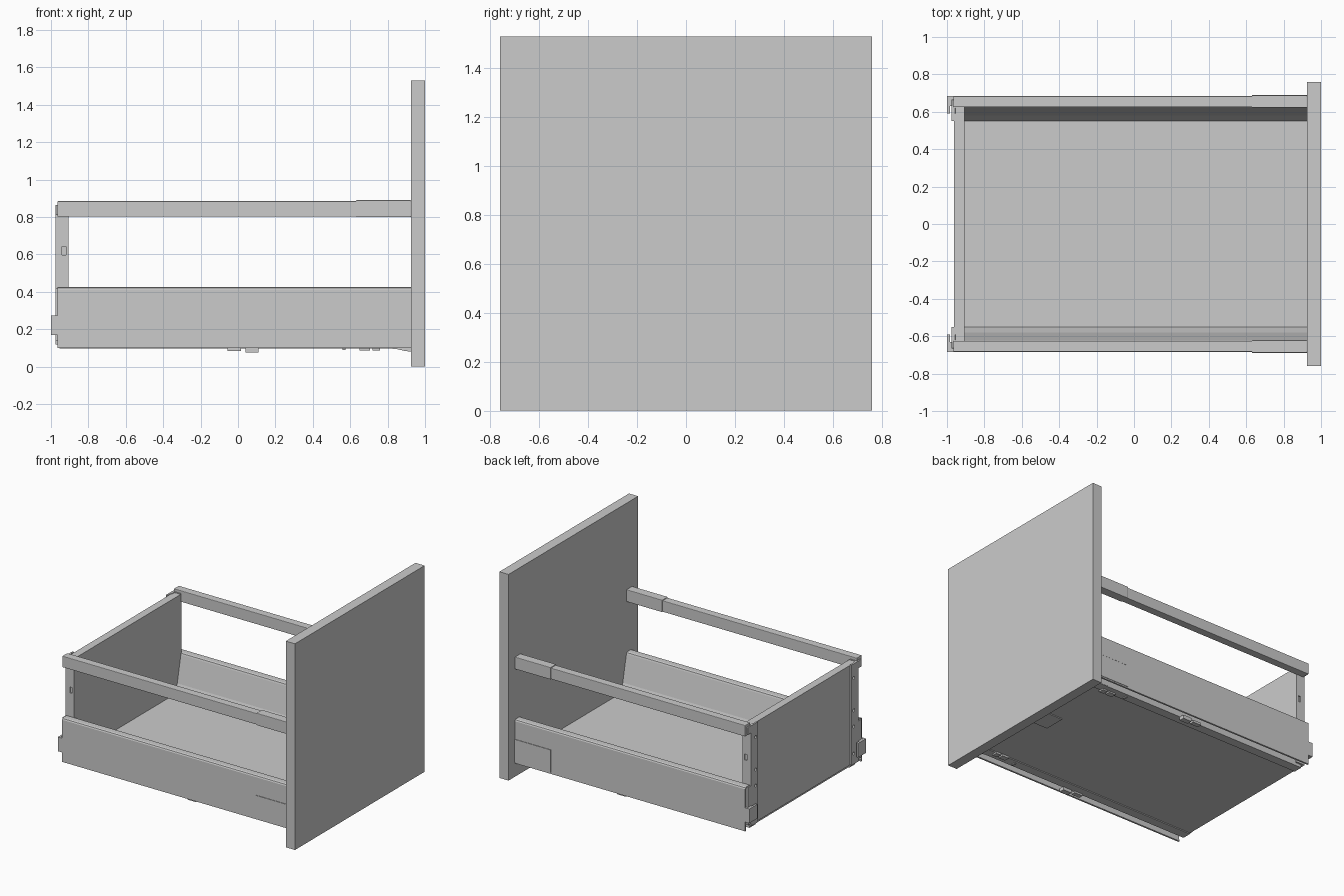
import bpy, bmesh, math
from mathutils import Matrix, Vector

if "Cube" in bpy.data.objects:
    bpy.data.objects.remove(bpy.data.objects["Cube"])


def finish(name, bm, mirror=False, bevel=0.0):
    bmesh.ops.recalc_face_normals(bm, faces=bm.faces)
    me = bpy.data.meshes.new(name)
    bm.to_mesh(me)
    bm.free()
    ob = bpy.data.objects.new(name, me)
    bpy.context.collection.objects.link(ob)
    if bevel:
        b = ob.modifiers.new("bevel", 'BEVEL')
        b.width, b.segments = bevel, 2
    if mirror:
        m = ob.modifiers.new("mirror", 'MIRROR')
        m.use_axis = (False, True, False)
        m.use_mirror_merge = False
    return ob


def add_box(bm, x, y, z):
    size = Vector((x[1] - x[0], y[1] - y[0], z[1] - z[0]))
    mid = Vector((sum(x) / 2, sum(y) / 2, sum(z) / 2))
    bmesh.ops.create_cube(bm, size=1, matrix=Matrix.Translation(mid) @ Matrix.Diagonal((*size, 1)))


def box(name, x, y, z, mirror=False, bevel=0.0):
    bm = bmesh.new()
    add_box(bm, x, y, z)
    return finish(name, bm, mirror, bevel)


def prism(name, pts, direction, mirror=False):
    bm = bmesh.new()
    f = bm.faces.new([bm.verts.new(p) for p in pts])
    new = bmesh.ops.extrude_face_region(bm, geom=[f])["geom"]
    bmesh.ops.translate(bm, vec=direction, verts=[v for v in new if isinstance(v, bmesh.types.BMVert)])
    return finish(name, bm, mirror)


# Front, floor and back panels
box("front_panel", (0.925, 1.0), (-0.76, 0.76), (0, 1.53))
box("floor_panel", (-0.955, 0.925), (-0.612, 0.612), (0.105, 0.145))
box("back_panel", (-0.962, -0.905), (-0.62, 0.62), (0.12, 0.86))

# Hollow drawer side: outer wall, rounded top, sloping inner wall down to the floor
side = [(0.672, 0.112), (0.672, 0.1), (0.685, 0.1), (0.685, 0.412), (0.681, 0.421), (0.672, 0.425),
        (0.636, 0.425), (0.626, 0.421), (0.622, 0.41), (0.58, 0.215), (0.55, 0.145),
        (0.561, 0.143), (0.59, 0.213), (0.631, 0.405), (0.637, 0.415), (0.67, 0.415),
        (0.677, 0.41), (0.677, 0.112)]
prism("drawer_side", [(-0.965, y, z) for y, z in side], (1.89, 0, 0), True)
box("side_front_cover", (0.63, 0.925), (0.684, 0.688), (0.11, 0.274), True)
box("side_cover_lip", (0.63, 0.925), (0.684, 0.689), (0.274, 0.279), True)
box("slide_channel_wall", (-0.955, 0.925), (0.612, 0.618), (0.1, 0.2), True)
box("floor_flange", (-0.955, 0.925), (0.55, 0.618), (0.098, 0.105), True)

# Upper rails with their front sleeves
box("gallery_rail", (-0.965, 0.925), (0.625, 0.684), (0.802, 0.885), True, 0.004)
box("rail_front_sleeve", (0.63, 0.925), (0.621, 0.688), (0.8, 0.89), True, 0.004)

# Hidden cutter for the upright slot and screw holes
bm = bmesh.new()
add_box(bm, (-0.94, -0.92), (0.615, 0.65), (0.598, 0.642))
for z in (0.2, 0.4, 0.52, 0.76):
    rot = Matrix.Translation((-0.97, 0.575, z)) @ Matrix.Rotation(math.pi / 2, 4, 'Y')
    bmesh.ops.create_cone(bm, cap_ends=True, segments=16, radius1=0.011, radius2=0.011, depth=0.03, matrix=rot)
cutter = finish("bracket_hole_cutter", bm)
cutter.hide_render = True
cutter.hide_set(True)
cutter.display_type = 'WIRE'

# Angle bracket wrapping each rear corner
angle = [(-0.975, 0.55), (-0.975, 0.63), (-0.905, 0.63), (-0.905, 0.62), (-0.962, 0.62), (-0.962, 0.55)]
bracket = prism("rear_bracket", [(x, y, 0.12) for x, y in angle], (0, 0, 0.745), True)
cut = bracket.modifiers.new("holes", 'BOOLEAN')
cut.object, cut.solver = cutter, 'EXACT'
bracket.modifiers.move(1, 0)

# Rear latch hook and stacked bracket pieces
hook = [(-1.0, 0.59), (-1.0, 0.685), (-0.955, 0.685), (-0.955, 0.672), (-0.985, 0.672), (-0.985, 0.59)]
prism("rear_hook", [(x, y, 0.17) for x, y in hook], (0, 0, 0.105), True)
box("hook_top", (-0.99, -0.955), (0.63, 0.684), (0.255, 0.272), True)
box("hook_mount", (-0.975, -0.955), (0.625, 0.665), (0.14, 0.42), True)
box("rail_end_clip", (-0.975, -0.955), (0.59, 0.665), (0.81, 0.865), True, 0.003)

# Underside clips, release levers and centre plate
clips = [(-0.055, 0.015, 0.605, 0.64, 0.085), (0.04, 0.11, 0.61, 0.65, 0.075), (0.56, 0.575, 0.57, 0.6, 0.09),
         (0.65, 0.705, 0.54, 0.58, 0.087), (0.72, 0.76, 0.54, 0.58, 0.087)]
for i, (x0, x1, y0, y1, z) in enumerate(clips):
    box(f"underside_clip_{i + 1}", (x0, x1), (y0, y1), (z, 0.102), True)
lever = [(0.75, 0.102), (0.925, 0.102), (0.925, 0.08), (0.89, 0.085), (0.85, 0.094)]
prism("release_lever", [(x, 0.58, z) for x, z in lever], (0, 0.04, 0), True)
box("underside_plate", (0.7, 0.84), (-0.08, 0.08), (0.098, 0.106))
